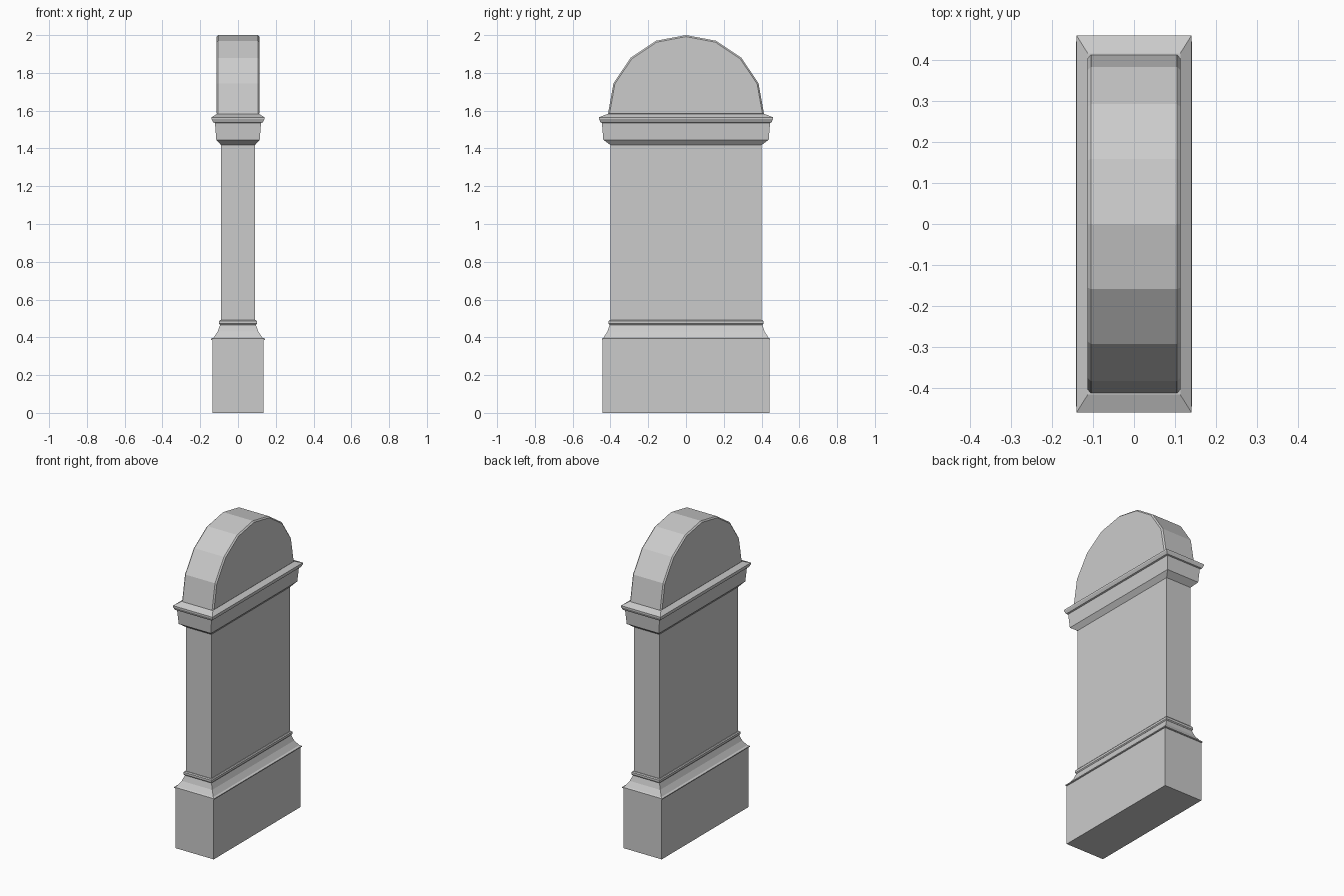
import bpy, bmesh

if "Cube" in bpy.data.objects:
    bpy.data.objects.remove(bpy.data.objects["Cube"])


def make_object(name, bm):
    bmesh.ops.recalc_face_normals(bm, faces=bm.faces)
    mesh = bpy.data.meshes.new(name)
    bm.to_mesh(mesh)
    bm.free()
    obj = bpy.data.objects.new(name, mesh)
    bpy.context.collection.objects.link(obj)
    return obj


def stepped_block(name, rings):
    """Loft rectangular rings given as (half x, half y, z) into a closed solid."""
    bm = bmesh.new()
    loops = [[bm.verts.new((sx * hx, sy * hy, z))
              for sx, sy in ((-1, -1), (1, -1), (1, 1), (-1, 1))]
             for hx, hy, z in rings]
    for low, high in zip(loops, loops[1:]):
        for i in range(4):
            j = (i + 1) % 4
            bm.faces.new((low[i], low[j], high[j], high[i]))
    bm.faces.new(loops[0][::-1])
    bm.faces.new(loops[-1])
    return make_object(name, bm)


# Plinth with a thin lip and sloped shoulder
stepped_block("plinth", [
    (0.136, 0.441, 0), (0.136, 0.441, 0.385), (0.142, 0.446, 0.387),
    (0.142, 0.446, 0.393), (0.130, 0.437, 0.398), (0.108, 0.416, 0.43),
    (0.094, 0.404, 0.468)])

# Thin moulding at the foot of the shaft
stepped_block("foot_moulding", [
    (0.095, 0.405, 0.466), (0.100, 0.410, 0.472),
    (0.100, 0.410, 0.486), (0.095, 0.405, 0.492)])

# Plain rectangular shaft
stepped_block("shaft", [(0.09, 0.40, 0.46), (0.09, 0.40, 1.43)])

# Cornice: flared underside, band and projecting cap
stepped_block("cornice", [
    (0.09, 0.40, 1.418), (0.115, 0.438, 1.446), (0.122, 0.445, 1.535),
    (0.131, 0.453, 1.538), (0.140, 0.460, 1.555), (0.140, 0.460, 1.565),
    (0.113, 0.417, 1.582)])

# Arched top: faceted half-round profile extruded across x
half = [(0.414, 1.578), (0.384, 1.745), (0.293, 1.88), (0.159, 1.97)]
profile = half + [(0, 2.0)] + [(-y, z) for y, z in reversed(half)]
bm = bmesh.new()
face = bm.faces.new([bm.verts.new((-0.113, y, z)) for y, z in profile])
extruded = bmesh.ops.extrude_face_region(bm, geom=[face])
new_verts = [g for g in extruded["geom"] if isinstance(g, bmesh.types.BMVert)]
bmesh.ops.translate(bm, verts=new_verts, vec=(0.226, 0, 0))
bmesh.ops.recalc_face_normals(bm, faces=bm.faces)
# Chamfer the rims of both flat faces
rims = [e for e in bm.edges if abs(e.verts[0].co.x - e.verts[1].co.x) < 1e-5]
bmesh.ops.bevel(bm, geom=rims, offset=0.008, offset_type='OFFSET',
                segments=1, affect='EDGES', profile=0.5)
make_object("arched_top", bm)
